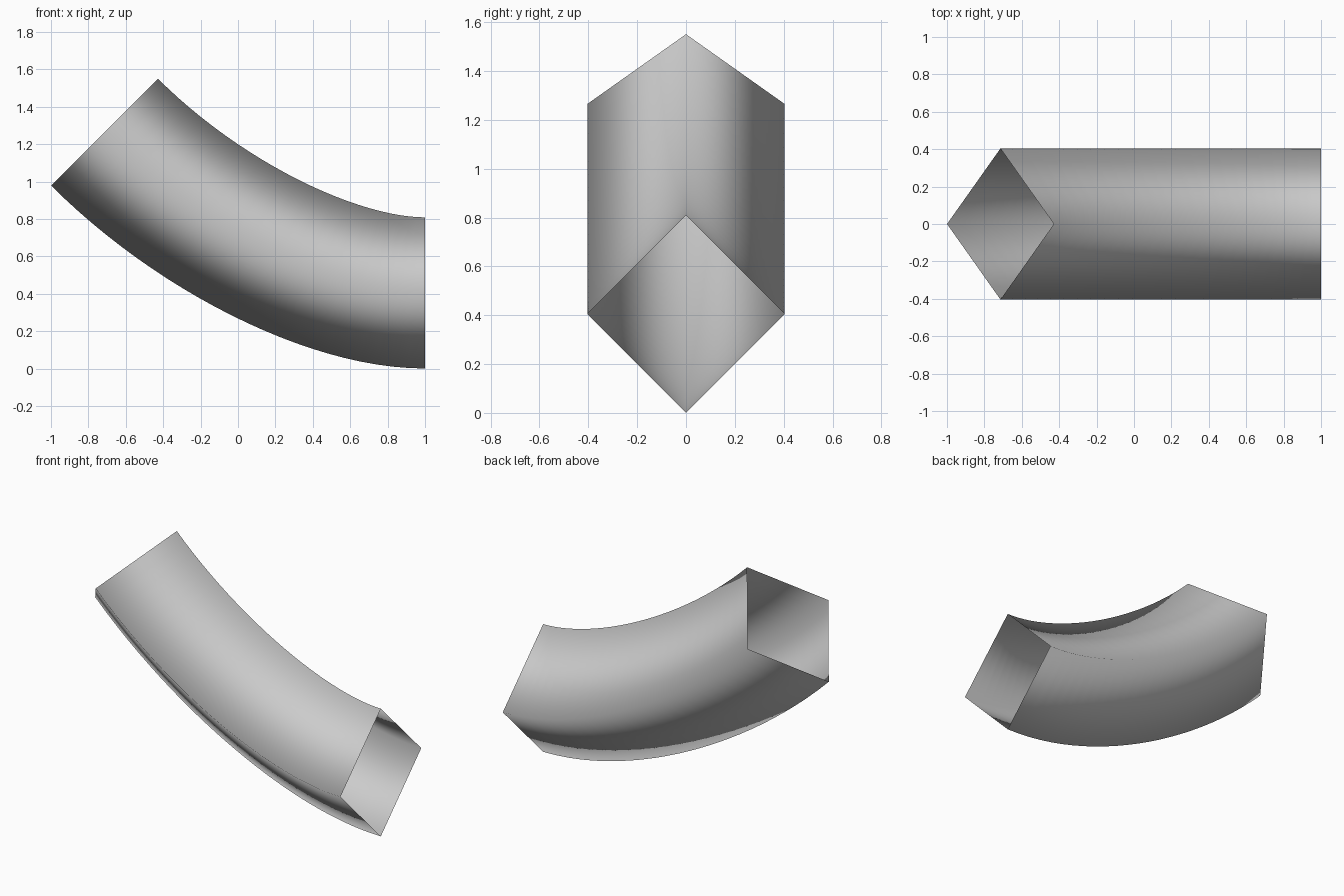
import bpy

if "Cube" in bpy.data.objects:
    bpy.data.objects.remove(bpy.data.objects["Cube"])

RADIUS = 0.404

# Path of the pipe: slopes down at 45 degrees, then levels out
curve = bpy.data.curves.new("bent_pipe", 'CURVE')
curve.dimensions = '3D'
curve.resolution_u = 24
curve.fill_mode = 'FULL'
curve.bevel_depth = RADIUS
curve.bevel_resolution = 0      # four-sided diamond section
curve.use_fill_caps = False     # open ends

spline = curve.splines.new('BEZIER')
spline.bezier_points.add(1)
spline.use_smooth = True
ends = [((-0.714, 0, 1.265), (0.499, 0, -0.499)),
        ((1.0, 0, 0.405), (0.497, 0, 0))]
for point, (co, tangent) in zip(spline.bezier_points, ends):
    point.handle_left_type = point.handle_right_type = 'FREE'
    point.co = co
    point.handle_left = [c - t for c, t in zip(co, tangent)]
    point.handle_right = [c + t for c, t in zip(co, tangent)]

# Diamond-section pipe, smooth shaded all round
pipe = bpy.data.objects.new("bent_pipe", curve)
bpy.context.collection.objects.link(pipe)
bpy.context.view_layer.objects.active = pipe
pipe.select_set(True)
bpy.ops.object.convert(target='MESH')
bpy.ops.object.shade_smooth()
